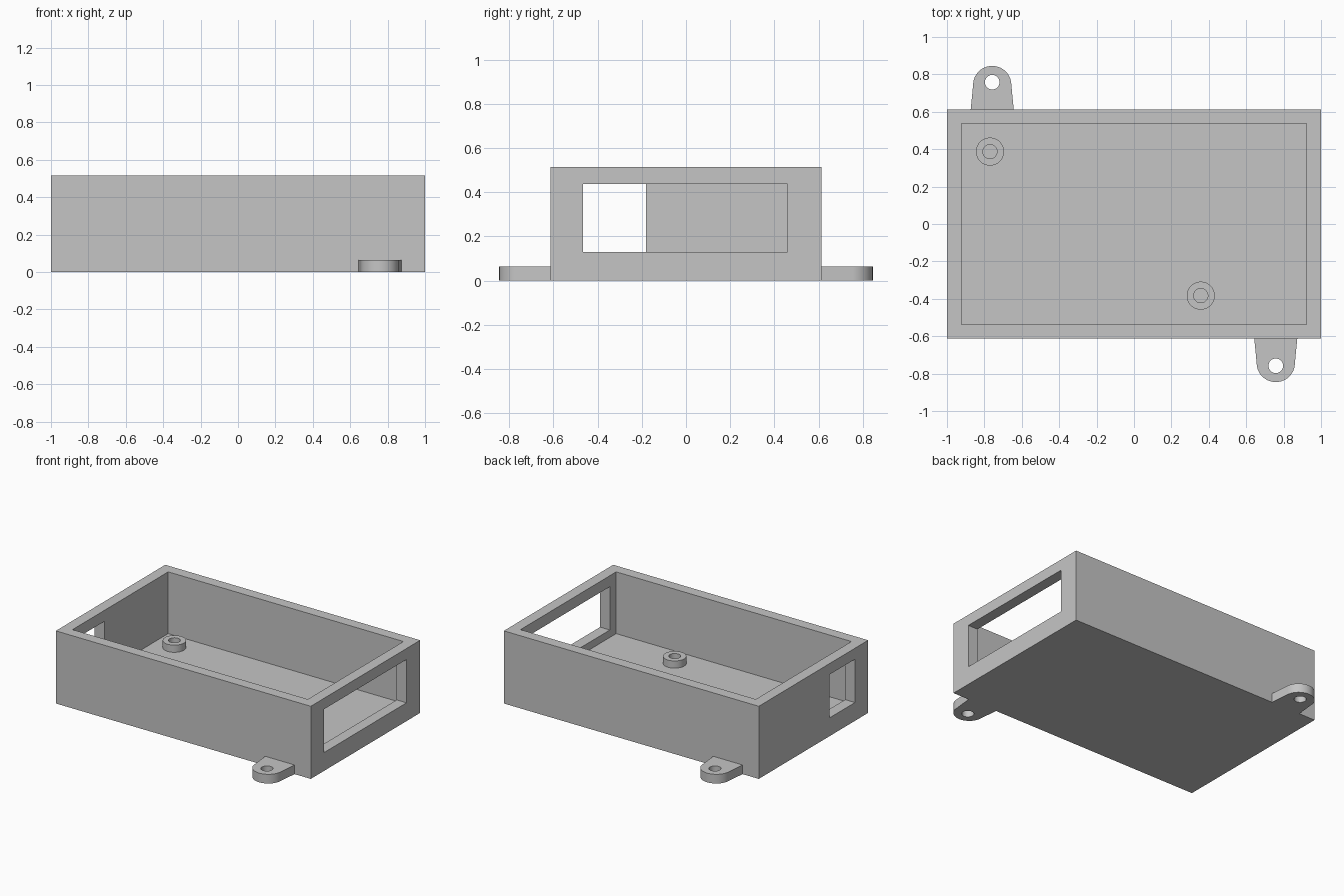
import bpy, bmesh, math
from mathutils import Vector

cube = bpy.data.objects.get("Cube")
if cube:
    bpy.data.objects.remove(cube, do_unlink=True)

# Single plain grey
grey = bpy.data.materials.new("plain_grey")
grey.use_nodes = True
COLOUR = (0.56, 0.56, 0.56, 1)
grey.diffuse_color = COLOUR
for node in grey.node_tree.nodes:
    if node.type == 'BSDF_PRINCIPLED':
        node.inputs["Base Color"].default_value = COLOUR

# Main dimensions
HALF_X, HALF_Y, HEIGHT = 1.0, 0.613, 0.515
WALL = 0.077
FLOOR = 0.077


def prism(name, outline, z0, z1):
    """Extrude a closed xy outline from z0 to z1."""
    bm = bmesh.new()
    face = bm.faces.new([bm.verts.new((x, y, z0)) for x, y in outline])
    grown = bmesh.ops.extrude_face_region(bm, geom=[face])["geom"]
    top = [v for v in grown if isinstance(v, bmesh.types.BMVert)]
    bmesh.ops.translate(bm, verts=top, vec=Vector((0, 0, z1 - z0)))
    bmesh.ops.recalc_face_normals(bm, faces=bm.faces)
    mesh = bpy.data.meshes.new(name)
    bm.to_mesh(mesh)
    bm.free()
    mesh.materials.append(grey)
    obj = bpy.data.objects.new(name, mesh)
    bpy.context.collection.objects.link(obj)
    return obj


def block(name, x0, x1, y0, y1, z0, z1):
    return prism(name, [(x0, y0), (x1, y0), (x1, y1), (x0, y1)], z0, z1)


def disc(name, x, y, r, z0, z1, n=48):
    ring = [2 * math.pi * i / n for i in range(n)]
    return prism(name, [(x + r * math.cos(a), y + r * math.sin(a)) for a in ring], z0, z1)


def activate(obj):
    bpy.ops.object.select_all(action='DESELECT')
    obj.select_set(True)
    bpy.context.view_layer.objects.active = obj


def cut(obj, cutter):
    """Subtract a helper solid and discard it."""
    cutter.hide_render = True
    mod = obj.modifiers.new("cut", 'BOOLEAN')
    mod.operation, mod.solver, mod.object = 'DIFFERENCE', 'EXACT', cutter
    activate(obj)
    bpy.ops.object.modifier_apply(modifier=mod.name)
    bpy.data.objects.remove(cutter, do_unlink=True)


def smooth(obj):
    activate(obj)
    bpy.ops.object.shade_smooth_by_angle(angle=math.radians(30))


# Open tray with a wide window at one end and a narrow one at the other
tray = block("tray", -HALF_X, HALF_X, -HALF_Y, HALF_Y, 0, HEIGHT)
cut(tray, block("cavity", -HALF_X + WALL, HALF_X - WALL,
                -HALF_Y + WALL, HALF_Y - WALL, FLOOR, 1))
cut(tray, block("wide_window", 0.8, 1.2, -0.465, 0.46, 0.13, 0.437))
cut(tray, block("narrow_window", -1.2, -0.8, -0.465, -0.18, 0.13, 0.437))

# Hollow standoffs on the floor
for name, x, y in (("back_standoff", -0.77, 0.387), ("front_standoff", 0.357, -0.383)):
    post = disc(name, x, y, 0.075, FLOOR, 0.128)
    cut(post, disc("bore", x, y, 0.038, 0, 1))
    smooth(post)

# Rounded, slightly tapered mounting ears at opposite corners
for name, side in (("back_ear", 1), ("front_ear", -1)):
    cx = -0.758 * side
    arc = [math.pi * i / 32 for i in range(33)]
    outline = [(0.115, HALF_Y)]
    outline += [(0.102 * math.cos(a), 0.745 + 0.1 * math.sin(a)) for a in arc]
    outline += [(-0.115, HALF_Y)]
    ear = prism(name, [(cx + x, y * side) for x, y in outline], 0, 0.065)
    cut(ear, disc("screw_hole", cx, 0.758 * side, 0.039, -1, 1))
    smooth(ear)
